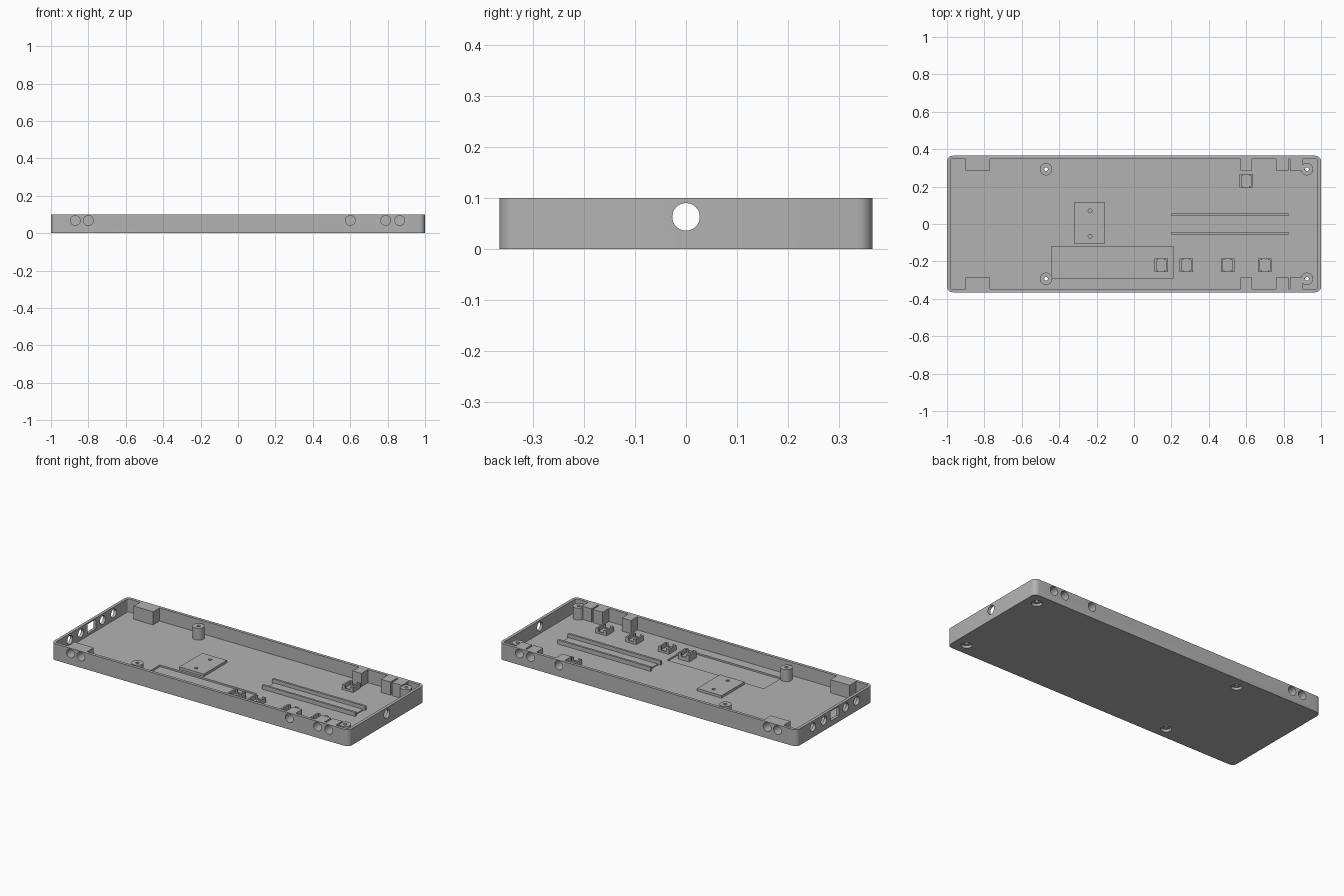
import bpy, bmesh, math
from mathutils import Matrix

if "Cube" in bpy.data.objects:
    bpy.data.objects.remove(bpy.data.objects["Cube"])

grey = bpy.data.materials.new("grey plastic")
grey.diffuse_color = (0.45, 0.45, 0.45, 1)
grey.use_nodes = True
grey.node_tree.nodes["Principled BSDF"].inputs["Base Color"].default_value = grey.diffuse_color


def finish(name, bm):
    bmesh.ops.recalc_face_normals(bm, faces=bm.faces)
    me = bpy.data.meshes.new(name)
    bm.to_mesh(me)
    bm.free()
    me.materials.append(grey)
    ob = bpy.data.objects.new(name, me)
    bpy.context.collection.objects.link(ob)
    return ob


def box(name, x0, x1, y0, y1, z0, z1, radius=0):
    """Box by limits, optionally with rounded vertical corners."""
    bm = bmesh.new()
    bmesh.ops.create_cube(bm, size=1)
    for v in bm.verts:
        v.co = (x0 if v.co.x < 0 else x1, y0 if v.co.y < 0 else y1,
                z0 if v.co.z < 0 else z1)
    if radius:
        edges = [e for e in bm.edges
                 if abs(e.verts[0].co.z - e.verts[1].co.z) > 1e-4]
        bmesh.ops.bevel(bm, geom=edges, offset=radius, segments=6,
                        profile=0.5, affect='EDGES')
    return finish(name, bm)


def cyl(name, centre, r, depth, axis='Z'):
    rot = {'X': Matrix.Rotation(math.pi / 2, 4, 'Y'),
           'Y': Matrix.Rotation(math.pi / 2, 4, 'X'),
           'Z': Matrix()}[axis]
    bm = bmesh.new()
    bmesh.ops.create_cone(bm, cap_ends=True, segments=32, radius1=r, radius2=r,
                          depth=depth, matrix=Matrix.Translation(centre) @ rot)
    return finish(name, bm)


def combine(target, tool, operation):
    mod = target.modifiers.new(operation, 'BOOLEAN')
    mod.operation, mod.solver, mod.object = operation, 'EXACT', tool
    bpy.context.view_layer.objects.active = target
    bpy.ops.object.modifier_apply(modifier=mod.name)
    bpy.data.objects.remove(tool)


def cut(target, tool):
    combine(target, tool, 'DIFFERENCE')


def add(target, tool):
    combine(target, tool, 'UNION')


FLOOR, TOP = 0.02, 0.1

# Open tray with rounded corners
tray = box("tray", -1, 1, -0.365, 0.365, 0, TOP, 0.03)
cut(tray, box("cavity", -0.982, 0.982, -0.347, 0.347, FLOOR, 0.2, 0.008))

# Shallow rectangular pocket in the floor
cut(tray, box("floor_pocket", -0.44, 0.21, -0.29, -0.12, 0.01, 0.06))

# Socket blocks and their blind round holes, both long walls
for s in (-1, 1):
    for x0, x1 in ((-0.90, -0.77), (0.57, 0.63), (0.76, 0.825), (0.835, 0.90)):
        y0, y1 = sorted((s * 0.285, s * 0.355))
        add(tray, box("socket_block", x0, x1, y0, y1, 0.01, TOP))
    for x in (-0.87, -0.80, 0.60, 0.79, 0.865):
        cut(tray, cyl("socket_hole", (x, s * 0.345, 0.068), 0.026, 0.09, 'Y'))

# Screw posts with through holes and counterbores underneath
for x in (-0.47, 0.925):
    for y in (-0.293, 0.293):
        add(tray, cyl("screw_post", (x, y, 0.051), 0.033, 0.082))
        cut(tray, cyl("screw_hole", (x, y, 0.05), 0.010, 0.2))
        cut(tray, cyl("counterbore", (x, y, 0), 0.030, 0.03))

# End wall openings
cut(tray, cyl("right_hole", (1, 0, 0.063), 0.027, 0.1, 'X'))
for y in (-0.21, -0.105, 0.105, 0.21):
    cut(tray, cyl("left_hole", (-1, y, 0.062), 0.026, 0.1, 'X'))
cut(tray, box("left_slot", -1.1, -0.95, -0.042, 0.042, 0.034, 0.092))

# Mounting plate with two screw holes
plate = box("mounting_plate", -0.32, -0.155, -0.105, 0.115, FLOOR - 0.002, 0.035)
for y in (-0.065, 0.07):
    cut(plate, cyl("plate_hole", (-0.235, y, 0.04), 0.010, 0.04))

# Board rails with a thin pad between them
for s in (-1, 1):
    y0, y1 = sorted((s * 0.042, s * 0.055))
    box("board_rail", 0.20, 0.825, y0, y1, FLOOR - 0.002, 0.045)
box("board_pad", 0.215, 0.815, -0.037, 0.037, FLOOR - 0.002, 0.026)

# Small square clips: tall side walls, low end walls
for cx, cy in ((0.145, -0.22), (0.28, -0.22), (0.50, -0.22), (0.70, -0.22),
               (0.60, 0.23)):
    base = 0.008
    clip = box("square_clip", cx - 0.036, cx + 0.036, cy - 0.036, cy + 0.036,
               base, 0.05)
    cut(clip, box("clip_inside", cx - 0.026, cx + 0.026, cy - 0.028, cy + 0.028,
                  0.026, 0.1))
    cut(clip, box("clip_notch", cx - 0.016, cx + 0.016, cy - 0.05, cy + 0.05,
                  0.032, 0.1))

# Smooth the round surfaces, keep the edges sharp
bpy.ops.object.select_all(action='DESELECT')
for ob in bpy.data.objects:
    ob.select_set(True)
bpy.context.view_layer.objects.active = tray
bpy.ops.object.shade_smooth_by_angle(angle=math.radians(30))
